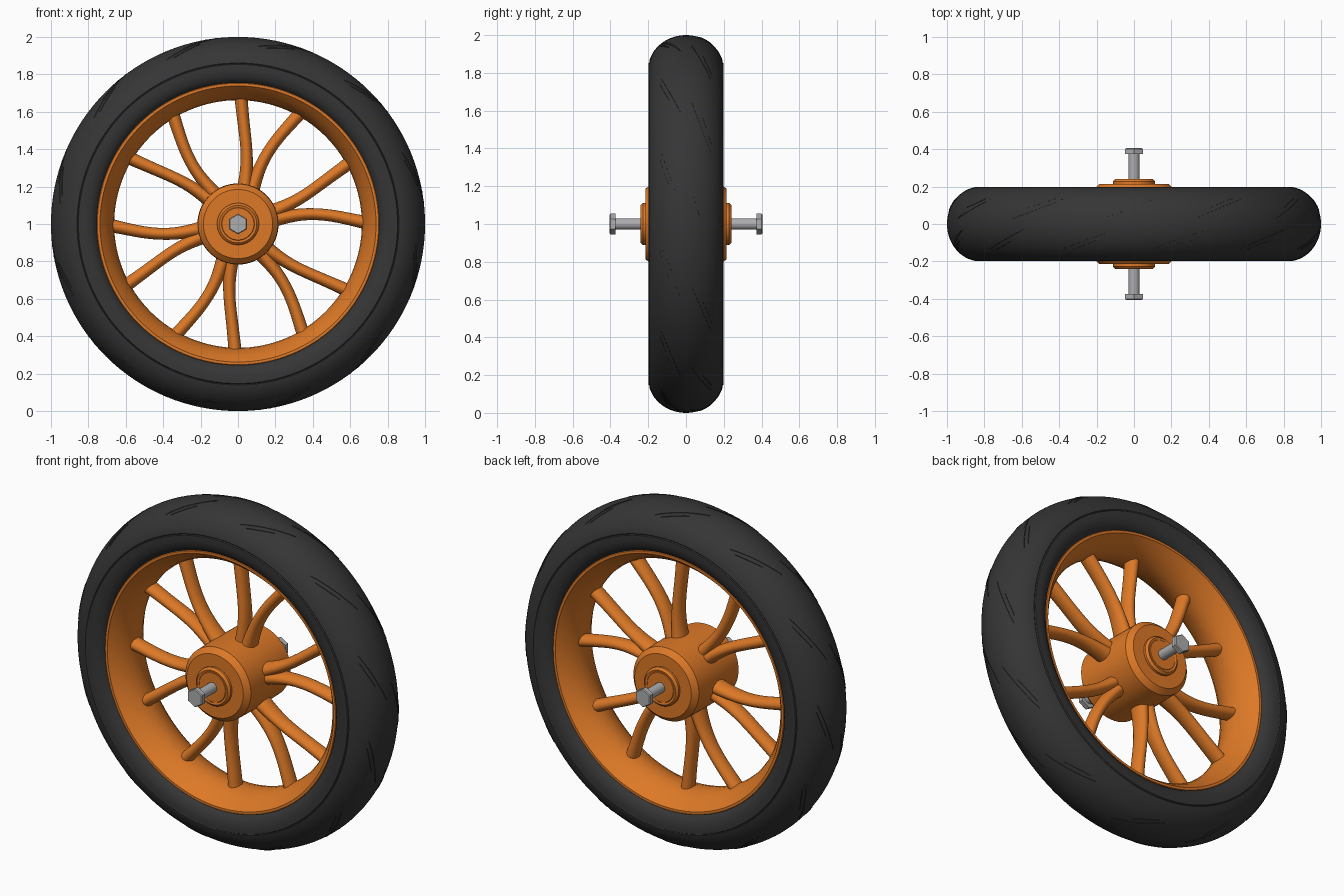
import bpy, bmesh, math
from mathutils import Vector

if "Cube" in bpy.data.objects:
    bpy.data.objects.remove(bpy.data.objects["Cube"])

CENTRE = Vector((0, 0, 1))


def material(name, rgb):
    m = bpy.data.materials.new(name)
    m.diffuse_color = (*rgb, 1)
    m.use_nodes = True
    m.node_tree.nodes["Principled BSDF"].inputs["Base Color"].default_value = m.diffuse_color
    return m


RUBBER = material("dark rubber", (0.036, 0.036, 0.036))
ORANGE = material("orange paint", (0.72, 0.19, 0.02))
STEEL = material("grey steel", (0.42, 0.42, 0.43))


def finish(bm, name, mat, angle=30):
    bmesh.ops.remove_doubles(bm, verts=bm.verts, dist=1e-5)
    bmesh.ops.recalc_face_normals(bm, faces=bm.faces)
    mesh = bpy.data.meshes.new(name)
    bm.to_mesh(mesh)
    bm.free()
    mesh.materials.append(mat)
    obj = bpy.data.objects.new(name, mesh)
    bpy.context.collection.objects.link(obj)
    bpy.ops.object.select_all(action='DESELECT')
    obj.select_set(True)
    bpy.context.view_layer.objects.active = obj
    bpy.ops.object.shade_smooth_by_angle(angle=math.radians(angle))
    return obj


def polar(r, a, y):
    return CENTRE + Vector((r * math.cos(a), y, r * math.sin(a)))


def lathe(name, profile, mat, steps=96, closed=True, phase=0.0, angle=30):
    """Turn a (radius, y) profile around the wheel axis."""
    bm = bmesh.new()
    rings = [[bm.verts.new(polar(r, phase + math.tau * i / steps, y)) for r, y in profile]
             for i in range(steps)]
    n = len(profile)
    for i in range(steps):
        a, b = rings[i], rings[(i + 1) % steps]
        for j in range(n if closed else n - 1):
            k = (j + 1) % n
            bm.faces.new((a[j], a[k], b[k], b[j]))
    return finish(bm, name, mat, angle)


def both_sides(half):
    """Mirror a half profile that runs from the +y side towards y = 0."""
    return half + [(r, -y) for r, y in reversed(half) if y > 1e-6]


# Tyre: round tread, thin sidewall crease, beads tucked in to the rim
def tread_radius(y):
    return 0.82 + 0.18 * math.sqrt(max(0, 1 - (y / 0.2) ** 2))


half = [(0.74, 0.12), (0.75, 0.155), (0.765, 0.175), (0.785, 0.19), (0.82, 0.199),
        (0.853, 0.198), (0.857, 0.192), (0.861, 0.1945)]
for i in range(3, 20):
    t = math.radians(i * 4.5 + 0.5)
    half.append((0.82 + 0.18 * math.sin(t), 0.2 * math.cos(t)))
half.append((1.0, 0))
lathe("tyre", both_sides(half), RUBBER, steps=128, angle=40)

# Rim: barrel with narrow lips, narrowest at the middle
lathe("rim", both_sides([(0.76, 0.155), (0.752, 0.165), (0.738, 0.165), (0.73, 0.155),
                         (0.705, 0.125), (0.68, 0.08), (0.667, 0.04), (0.662, 0)]),
      ORANGE, steps=128)

# Hub: drum with bevelled ends and a raised boss on each side
lathe("hub", both_sides([(0, 0.24), (0.085, 0.24), (0.088, 0.237), (0.1, 0.24),
                         (0.112, 0.228), (0.112, 0.215), (0.185, 0.215),
                         (0.214, 0.185), (0.216, 0.1), (0.217, 0)]),
      ORANGE, steps=64, closed=False)

# Axle and the hexagonal bolt heads
lathe("axle", [(0.03, -0.39), (0.03, 0.39)], STEEL, steps=24, closed=False)
for side, label in ((-1, "front"), (1, "back")):
    lathe(label + "_bolt_head",
          [(0, side * 0.374), (0.055, side * 0.374), (0.055, side * 0.4),
           (0.05, side * 0.405), (0, side * 0.405)],
          STEEL, steps=6, closed=False, phase=math.pi / 6, angle=20)


# Spokes: six pairs that share a root on the hub and spread to the rim
def spoke(name, base, offsets):
    radii = (0.17, 0.24, 0.36, 0.48, 0.58, 0.69)
    widths = (0.046, 0.038, 0.033, 0.033, 0.034, 0.037)
    depths = (0.065, 0.058, 0.05, 0.047, 0.047, 0.05)
    path = [polar(r, math.radians(base + o), 0) for r, o in zip(radii, offsets)]
    bm = bmesh.new()
    rings = []
    for i, p in enumerate(path):
        tangent = (path[min(i + 1, 5)] - path[max(i - 1, 0)]).normalized()
        across = tangent.cross(Vector((0, 1, 0)))
        rings.append([bm.verts.new(p + across * widths[i] * math.cos(math.tau * k / 12)
                                   + Vector((0, depths[i] * math.sin(math.tau * k / 12), 0)))
                      for k in range(12)])
    for a, b in zip(rings, rings[1:]):
        for k in range(12):
            m = (k + 1) % 12
            bm.faces.new((a[k], a[m], b[m], b[k]))
    obj = finish(bm, name, ORANGE, 60)
    obj.modifiers.new("smooth", 'SUBSURF').levels = 2


for i in range(6):
    spoke(f"spoke_{i + 1}_left", 75 + 60 * i, (4, 5, 7, 10.5, 12.5, 13.8))
    spoke(f"spoke_{i + 1}_right", 75 + 60 * i, (-8, -6.5, -6, -9, -12, -14.5))


# Tread marks: slim slanted slivers that follow the tyre surface
def tread_marks(name, side, phase):
    bm = bmesh.new()
    # start and end angle, start and end y, half width
    slivers = ((-8.5, 8.5, 0.132, 0.03, 0.006), (-6, 3, 0.137, 0.09, 0.004))
    steps = 8
    for i in range(12):
        for a0, a1, y0, y1, w in slivers:
            rows = []
            for s in range(steps + 1):
                t = s / steps
                a = math.radians(phase + 30 * i - side * (a0 + (a1 - a0) * t) * -1)
                y = y0 + (y1 - y0) * t
                hw = w * math.sin(math.pi * (0.04 + 0.92 * t))
                rows.append([bm.verts.new(polar(tread_radius(yy) + h, a, side * yy))
                             for yy, h in ((y - hw, -0.004), (y - hw, 0.003),
                                           (y + hw, 0.003), (y + hw, -0.004))])
            for p, q in zip(rows, rows[1:]):
                for k in range(3):
                    bm.faces.new((p[k], p[k + 1], q[k + 1], q[k]))
            bm.faces.new(rows[0])
            bm.faces.new(rows[-1])
    finish(bm, name, RUBBER)


tread_marks("front_tread_marks", -1, 75)
tread_marks("back_tread_marks", 1, 92)
